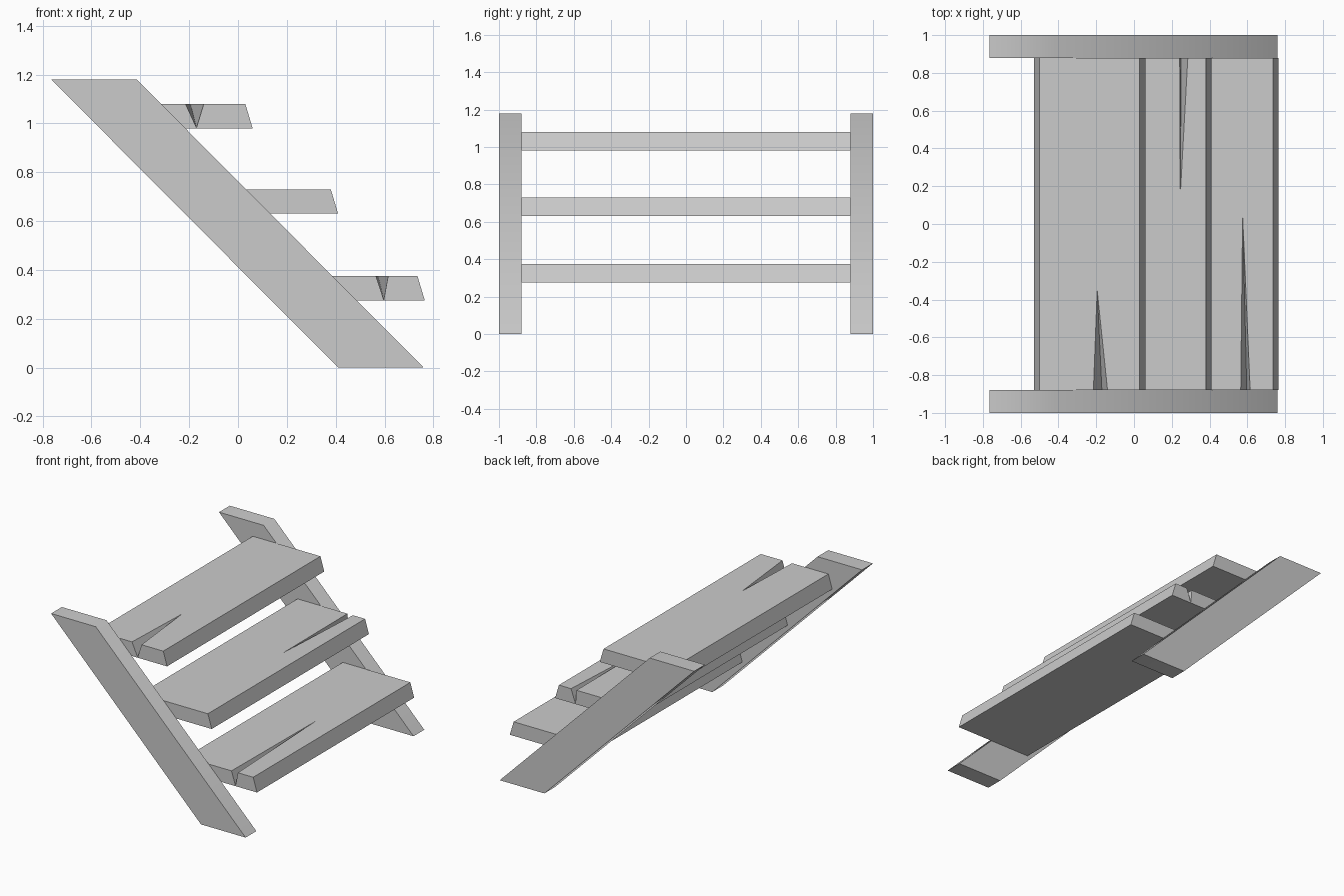
import bpy, bmesh, math

cube = bpy.data.objects.get("Cube")
if cube:
    bpy.data.objects.remove(cube, do_unlink=True)

# One plain grey for the whole staircase
GREY = (0.6, 0.6, 0.6, 1)
mat = bpy.data.materials.new("plain_grey")
mat.use_nodes = True
mat.diffuse_color = GREY
bsdf = next(n for n in mat.node_tree.nodes if n.type == 'BSDF_PRINCIPLED')
bsdf.inputs["Base Color"].default_value = GREY


def finish(name, bm):
    bmesh.ops.recalc_face_normals(bm, faces=bm.faces)
    mesh = bpy.data.meshes.new(name)
    bm.to_mesh(mesh)
    bm.free()
    mesh.materials.append(mat)
    obj = bpy.data.objects.new(name, mesh)
    bpy.context.collection.objects.link(obj)
    return obj


# Sloping side boards, cut level at the top and the floor
def stringer(name, side):
    profile = [(-0.765, 1.18), (-0.415, 1.18), (0.76, 0), (0.41, 0)]
    bm = bmesh.new()
    inner, outer = ([bm.verts.new((x, side * y, z)) for x, z in profile] for y in (0.88, 1))
    bm.faces.new(inner)
    bm.faces.new(outer)
    for i in range(4):
        j = (i + 1) % 4
        bm.faces.new((inner[i], inner[j], outer[j], outer[i]))
    obj = finish(name, bm)
    bpy.ops.object.select_all(action='DESELECT')
    obj.select_set(True)
    bpy.context.view_layer.objects.active = obj
    bpy.ops.object.shade_smooth_by_angle(angle=math.radians(60))


# Tread with bevelled long sides and a V-shaped crack starting at one end
def tread(name, front, base, end, crack, tip):
    lo, hi = base, base + 0.1
    y = 0.88 * end
    left, right, root = crack
    bm = bmesh.new()
    v = lambda *co: bm.verts.new(co)
    back_x, front_x = front - 0.59, front
    # cracked end, then the plain end: bottom back, bottom front, top front, top back
    a, b, c, d = [v(px, y, pz) for px, pz in
                  ((back_x, lo), (front_x, lo), (front_x - 0.03, hi), (back_x + 0.03, hi))]
    e, f, g, h = [v(p.co.x, -y, p.co.z) for p in (a, b, c, d)]
    n1, n2, n3 = v(left, y, hi), v(right, y, hi), v(root, y, lo + 0.002)
    apex = v(*tip, hi)
    for loop in ((a, b, c, n2, n3, n1, d),      # cracked end
                 (d, n1, apex, n2, c, g, h),    # top
                 (e, f, g, h), (a, b, f, e), (b, c, g, f), (a, d, h, e),
                 (n1, n3, apex), (n2, apex, n3)):
        bm.faces.new(loop)
    finish(name, bm)


stringer("front_stringer", -1)
stringer("back_stringer", 1)
tread("top_tread", 0.06, 0.98, -1, (-0.215, -0.14, -0.17), (-0.195, -0.35))
tread("middle_tread", 0.41, 0.63, 1, (0.242, 0.285, 0.25), (0.245, 0.15))
tread("bottom_tread", 0.765, 0.275, -1, (0.565, 0.615, 0.597), (0.575, 0.05))
